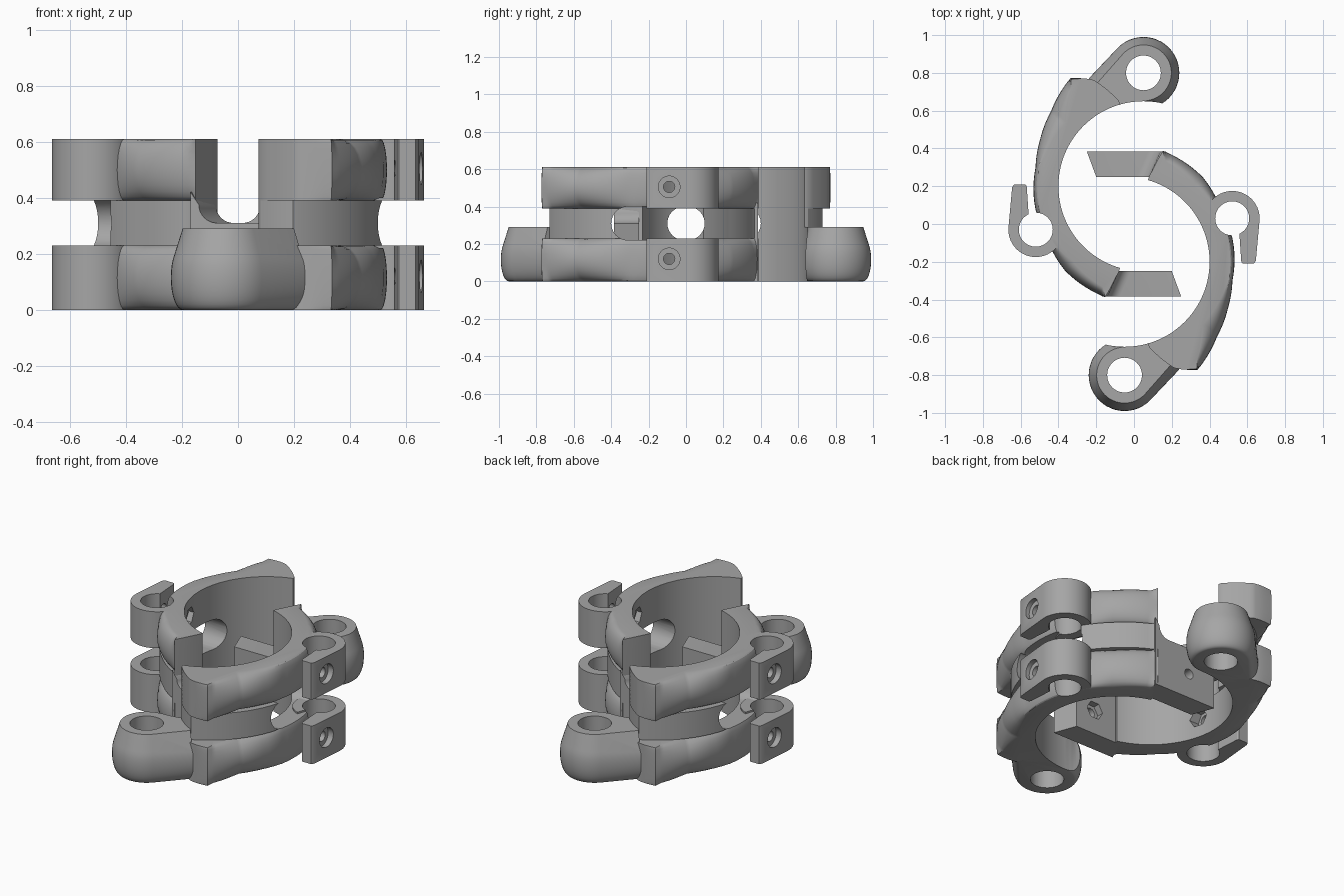
import bpy, bmesh
from math import sin, cos, pi, radians, sqrt

cube = bpy.data.objects.get("Cube")
if cube:
    bpy.data.objects.remove(cube, do_unlink=True)

grey = bpy.data.materials.new("plain grey")
grey.use_nodes = True
grey.diffuse_color = (0.38, 0.38, 0.38, 1)
grey.node_tree.nodes["Principled BSDF"].inputs["Base Color"].default_value = (0.38, 0.38, 0.38, 1)

CX, CY, BORE = -0.05, -0.2, 0.45      # bore axis and radius of one half
EAR = (-0.05, -0.8)
CLAMP = (0.52, 0.03)
BANDS = ((0.0, 0.23), (0.39, 0.61))   # heights of the two thick bands


def finish(name, bm):
    bmesh.ops.remove_doubles(bm, verts=bm.verts, dist=1e-5)
    bmesh.ops.recalc_face_normals(bm, faces=bm.faces)
    mesh = bpy.data.meshes.new(name)
    bm.to_mesh(mesh)
    bm.free()
    mesh.materials.append(grey)
    ob = bpy.data.objects.new(name, mesh)
    bpy.context.collection.objects.link(ob)
    return ob


def loft(name, rings):
    """Skin matching rings of points and close both ends."""
    bm = bmesh.new()
    rows = [[bm.verts.new(p) for p in ring] for ring in rings]
    n = len(rows[0])
    for a, b in zip(rows, rows[1:]):
        for i in range(n):
            j = (i + 1) % n
            bm.faces.new((a[i], a[j], b[j], b[i]))
    bm.faces.new(rows[0][::-1])
    bm.faces.new(rows[-1])
    return finish(name, bm)


def prism(name, outline, z0, z1):
    return loft(name, [[(x, y, z) for x, y in outline] for z in (z0, z1)])


def arc(c, r, a0, a1, n):
    return [(c[0] + r * cos(radians(a0 + (a1 - a0) * i / n)),
             c[1] + r * sin(radians(a0 + (a1 - a0) * i / n))) for i in range(n + 1)]


def circle(c, r, n=48):
    return arc(c, r, 0, 360, n)[:-1]


def along_x(name, outline, x0, x1):
    return loft(name, [[(x, y, z) for y, z in outline] for x in (x0, x1)])


def cut(ob, cutters):
    bpy.context.view_layer.objects.active = ob
    for c in cutters:
        c.hide_render = True
        m = ob.modifiers.new("cut", "BOOLEAN")
        m.operation, m.solver, m.object = "DIFFERENCE", "EXACT", c
        bpy.ops.object.modifier_apply(modifier=m.name)
        bpy.data.objects.remove(c, do_unlink=True)


def screw_cutters():
    out = []
    for z in (0.12, 0.505):
        out.append(along_x("screw_cut", circle((-0.09, z), 0.03, 24), 0.25, 0.8))
        out.append(along_x("head_cut", circle((-0.09, z), 0.058, 24), 0.625, 0.8))
        out.append(along_x("nut_cut", circle((-0.09, z), 0.055, 6), 0.25, 0.43))
    return out


# Curved wall: angle, radius at band edge, radius at band middle, radius between bands
TABLE = [(-74, .47, .47, .47), (-65, .62, .62, .585), (-62, .645, .645, .585),
         (-56, .683, .69, .585), (-53, .64, .68, .585), (-39, .53, .63, .585),
         (-24, .54, .60, .585), (-10, .56, .58, .585), (34, .56, .59, .585),
         (47, .545, .61, .585), (68, .575, .62, .60), (71, .62, .622, .61),
         (74, .468, .468, .468)]


def radii(a):
    for p, q in zip(TABLE, TABLE[1:]):
        if a <= q[0]:
            t = (a - p[0]) / (q[0] - p[0])
            return [u + (v - u) * t for u, v in zip(p[1:], q[1:])]


angles = sorted(set(range(-74, 75, 2)) | {row[0] for row in TABLE})


def wall_ring(z, w, core=False):
    ring = []
    for a in angles:
        flat, bulge, mid = radii(a)
        r = mid if core else flat + (bulge - flat) * w
        ring.append((CX + r * cos(radians(a)), CY + r * sin(radians(a)), z))
    for a in reversed(angles):
        ring.append((CX + BORE * cos(radians(a)), CY + BORE * sin(radians(a)), z))
    return ring


def rounded(z0, z1, n=12):
    """Heights and bulge weights of a half-round edge."""
    return [((z0 + z1) / 2 - (z1 - z0) / 2 * cos(pi * k / n), sin(pi * k / n))
            for k in range(n + 1)]


low = [wall_ring(z, w) for z, w in rounded(*BANDS[0])]
core = [wall_ring(z, 0, True) for z in (BANDS[0][1], BANDS[1][0])]
high = [wall_ring(z, w) for z, w in rounded(*BANDS[1])]
wall = loft("curved_wall", low + core + high)
window = arc((0.01, 0.31), 0.09, -90, 90, 12) + arc((-0.31, 0.31), 0.09, 90, 270, 12)
cut(wall, [along_x("window_cut", window, 0.2, 0.9),
           prism("clamp_cut", circle(CLAMP, 0.09), -0.1, 0.8)] + screw_cutters())
parts = [wall]

# Split clamps with a screw tab, one on each band
outline = (arc(CLAMP, 0.09, -65, 250, 36) + arc(CLAMP, 0.145, 250, -5, 36)
           + [(0.645, -0.195), (0.635, -0.21), (0.575, -0.21), (0.568, -0.2)])
for label, (z0, z1) in zip(("lower", "upper"), BANDS):
    clamp = prism(label + "_clamp", outline, z0, z1)
    cut(clamp, screw_cutters())
    parts.append(clamp)

# Low end block with a filleted step up to the wall
step = [(0.11, 0), (-0.2, 0), (-0.2, 0.31)]
step += [(x, z) for x, z in arc((0.015, 0.375), 0.065, 270, 360, 8)] + [(0.11, 0.42)]
block = loft("end_block", [[(x, 0.25, z) for x, z in step],
                           [(x + (-0.05 if x < -0.1 else 0.06), 0.385, z) for x, z in step]])
drill = circle((-0.07, 0.15), 0.03, 24)
pocket = circle((-0.07, 0.15), 0.055, 6)
cut(block, [loft("drill_cut", [[(x, y, z) for x, z in drill] for y in (0.2, 0.5)]),
            loft("nut_cut", [[(x, y, z) for x, z in pocket] for y in (0.2, 0.29)])])
parts.append(block)

# Rounded mounting ear with a flat cap
bm = bmesh.new()
for z, w in rounded(*BANDS[0], 16) + [(0.29, 0)]:
    pts = circle(EAR, 0.148 + 0.042 * w) + [(0.1, -0.62), (0.2 + 0.04 * w, -0.74 - 0.03 * w)]
    for x, y in pts:
        bm.verts.new((x, y, z))
hull = bmesh.ops.convex_hull(bm, input=bm.verts)
loose = {g for g in hull["geom_interior"] + hull["geom_unused"]
         if isinstance(g, bmesh.types.BMVert)}
bmesh.ops.delete(bm, geom=list(loose), context="VERTS")
ear = finish("mounting_ear", bm)
cut(ear, [prism("ear_cut", circle(EAR, 0.092), -0.1, 0.5),
          prism("bore_cut", circle((CX, CY), BORE, 96), -0.1, 0.8)])
parts.append(ear)

# Smooth shading, then the second half turned half a revolution
bpy.ops.object.select_all(action="DESELECT")
for ob in parts:
    ob.select_set(True)
bpy.context.view_layer.objects.active = wall
bpy.ops.object.shade_smooth_by_angle(angle=radians(30))
for ob in parts:
    twin = ob.copy()
    twin.name = "second_" + ob.name
    twin.rotation_euler.z = pi
    bpy.context.collection.objects.link(twin)
